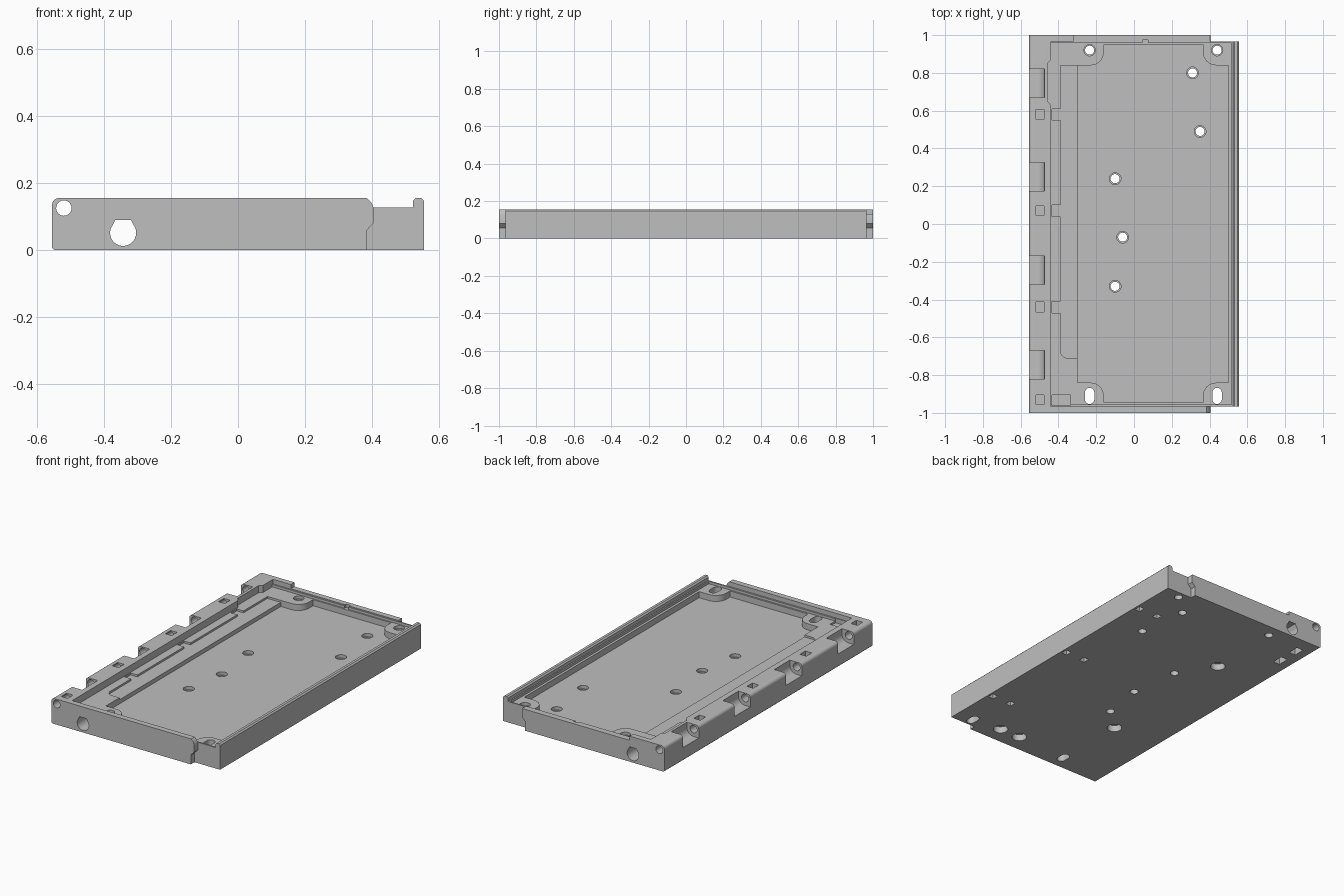
import bpy, bmesh, math
from mathutils import Vector

if "Cube" in bpy.data.objects:
    bpy.data.objects.remove(bpy.data.objects["Cube"], do_unlink=True)

grey = bpy.data.materials.new("mid_grey")
grey.use_nodes = True
GREY = (0.52, 0.52, 0.52, 1)
grey.diffuse_color = GREY
grey.node_tree.nodes["Principled BSDF"].inputs["Base Color"].default_value = GREY

HALF, INNER = 1.0, 0.965      # outer and inner ends along y
TOP, RIM, DECK, SHELF, FLOOR = 0.155, 0.127, 0.112, 0.1, 0.075
PIN = (-0.52, 0.125)          # hinge pin axis in x, z


def prism(name, outline, axis, a, b):
    """Extrude an outline along y (points are x, z) or z (points are x, y)."""
    place = (lambda p, t: (p[0], t, p[1])) if axis == "y" else (lambda p, t: (p[0], p[1], t))
    bm = bmesh.new()
    face = bm.faces.new([bm.verts.new(place(p, a)) for p in outline])
    out = bmesh.ops.extrude_face_region(bm, geom=[face])
    moved = [v for v in out["geom"] if isinstance(v, bmesh.types.BMVert)]
    step = Vector(place((0, 0), b - a))
    bmesh.ops.translate(bm, verts=moved, vec=step)
    bmesh.ops.recalc_face_normals(bm, faces=bm.faces)
    mesh = bpy.data.meshes.new(name)
    bm.to_mesh(mesh)
    bm.free()
    mesh.materials.append(grey)
    obj = bpy.data.objects.new(name, mesh)
    bpy.context.collection.objects.link(obj)
    return obj


def rect(x0, x1, y0, y1):
    return [(x0, y0), (x1, y0), (x1, y1), (x0, y1)]


def arc(cx, cy, r, start, end, n=8):
    angles = [math.radians(start + (end - start) * i / n) for i in range(n + 1)]
    return [(cx + r * math.cos(t), cy + r * math.sin(t)) for t in angles]


def circle(cx, cy, r):
    return arc(cx, cy, r, 0, 345, 23)


def slot(cx, cy, r, half):
    return arc(cx, cy + half, r, 0, 180, 10) + arc(cx, cy - half, r, 180, 360, 10)


def cut(targets, outline, axis, a, b):
    cutter = prism("cutter", outline, axis, a, b)
    cutter.hide_render = True
    for obj in targets:
        mod = obj.modifiers.new("cut", "BOOLEAN")
        mod.operation, mod.solver, mod.object = "DIFFERENCE", "EXACT", cutter
        bpy.context.view_layer.objects.active = obj
        bpy.ops.object.modifier_apply(modifier=mod.name)
    bpy.data.objects.remove(cutter, do_unlink=True)


# Tray base with its raised latch lip
base = prism("tray_base", rect(-0.44, 0.555, 0, RIM), "y", -INNER, INNER)
lip = prism("latch_lip", [(0.523, RIM), (0.555, RIM), (0.555, 0.147), (0.547, TOP),
                          (0.531, TOP), (0.523, 0.147)], "y", -INNER, INNER)

# Hinge rail and end walls share the rounded hinge-side corner
corner = arc(-0.535, 0.135, 0.02, 90, 180, 6) + [(-0.555, 0.006), (-0.549, 0)]
rail = prism("hinge_rail", corner + [(-0.44, 0), (-0.44, TOP)], "y", -INNER, INNER)
wall_end = [(0.383, 0), (0.383, 0.057), (0.405, 0.08), (0.405, 0.125), (0.398, 0.142), (0.385, TOP)]
front = prism("front_wall", corner + wall_end, "y", -HALF, -INNER)
back = prism("back_wall", corner + wall_end, "y", INNER, HALF)
cut([back], rect(-0.32, 0.5, 0.13, 0.2), "y", 0.9, 1.1)

# Deck sunk inside a thin rim, bulging into the hinge rail near the back
cut([base], rect(-0.5, 0.515, -0.955, 0.957), "z", DECK, 0.3)
bulge = [(-0.4, 0.63), (-0.44, 0.63), (-0.458, 0.65), (-0.458, 0.85), (-0.44, 0.87), (-0.4, 0.87)]
cut([rail], bulge, "z", DECK, 0.3)

# Main recess with rounded corner bosses
R = 0.07
x0, x1, xa, xb = -0.3, 0.5, -0.16, 0.365
y0, y1, ya, yb = -0.945, 0.95, -0.84, 0.84
recess = ([(xa, y0), (xb, y0)] + arc(xb + R, ya - R, R, 180, 90) + [(x1, ya), (x1, yb)]
          + arc(xb + R, yb + R, R, 270, 180) + [(xb, y1), (xa, y1)]
          + arc(xa - R, yb + R, R, 0, -90) + [(x0, yb), (x0, ya)]
          + arc(xa - R, ya - R, R, 90, 0))
cut([base], recess, "z", FLOOR, 0.3)

# Cable shelf beside the recess, with cross passages
shelf = arc(-0.35, -0.67, 0.04, 180, 270) + [(-0.299, -0.71), (-0.299, 0.84), (-0.39, 0.84)]
cut([base], shelf, "z", SHELF, 0.3)
for y in (0.58, 0.07, -0.44):
    cut([base], rect(-0.435, -0.38, y - 0.03, y + 0.03), "z", SHELF, 0.3)
cut([base], rect(-0.435, -0.335, -0.96, -0.905), "z", SHELF, 0.3)
cut([base, back], rect(0.045, 0.075, 0.94, 0.975), "z", 0.11, 0.3)

# Lengthwise cable bore and hinge pin bore
bore = arc(-0.343, 0.051, 0.039, 140, 400, 24) + [(-0.32, 0.09), (-0.366, 0.09)]
cut([base, front, back], bore, "y", -1.1, 1.1)
cut([rail, front, back], circle(*PIN, 0.023), "y", -1.1, 1.1)

# Knuckle clearances and small pockets in the hinge rail
knuckle = [(-0.6, 0.08)] + arc(*PIN, 0.045, 270, 360) + [(-0.475, 0.2), (-0.6, 0.2)]
for y in (0.745, 0.25, -0.245, -0.745):
    cut([rail], knuckle, "y", y - 0.075, y + 0.075)
for y in (0.58, 0.07, -0.44, -0.93):
    cut([rail], rect(-0.52, -0.477, y - 0.026, y + 0.026), "z", 0.09, 0.3)

# Screw holes in the floor, corner holes and slots in the bosses
for x, y in ((0.31, 0.8), (0.35, 0.49), (-0.1, 0.24), (-0.06, -0.07), (-0.1, -0.33)):
    cut([base], circle(x, y, 0.024), "z", -0.1, 0.3)
    cut([base], circle(x, y, 0.031), "z", 0.055, 0.3)
for x in (-0.235, 0.44):
    cut([base], circle(x, 0.92, 0.024), "z", -0.1, 0.3)
    cut([base], circle(x, 0.92, 0.03), "z", 0.095, 0.3)
    cut([base], slot(x, -0.91, 0.025, 0.018), "z", -0.1, 0.3)

# Blind sockets and latch pockets underneath
for x, y in ((-0.24, 0.46), (-0.24, -0.46), (0.11, -0.89), (0.25, -0.89)):
    cut([base], circle(x, y, 0.042), "z", -0.1, 0.04)
for y in (0.675, 0.025, -0.63):
    for x in (0.395, 0.525):
        cut([base], rect(x - 0.018, x + 0.018, y - 0.02, y + 0.02), "z", -0.1, 0.03)
for y in (0.74, 0.88):
    cut([rail], rect(-0.495, -0.45, y - 0.035, y + 0.035), "z", -0.1, 0.06)

# Smooth bores, crisp edges
for obj in (base, lip, rail, front, back):
    bpy.ops.object.select_all(action="DESELECT")
    obj.select_set(True)
    bpy.context.view_layer.objects.active = obj
    bpy.ops.object.shade_smooth_by_angle(angle=math.radians(30))
